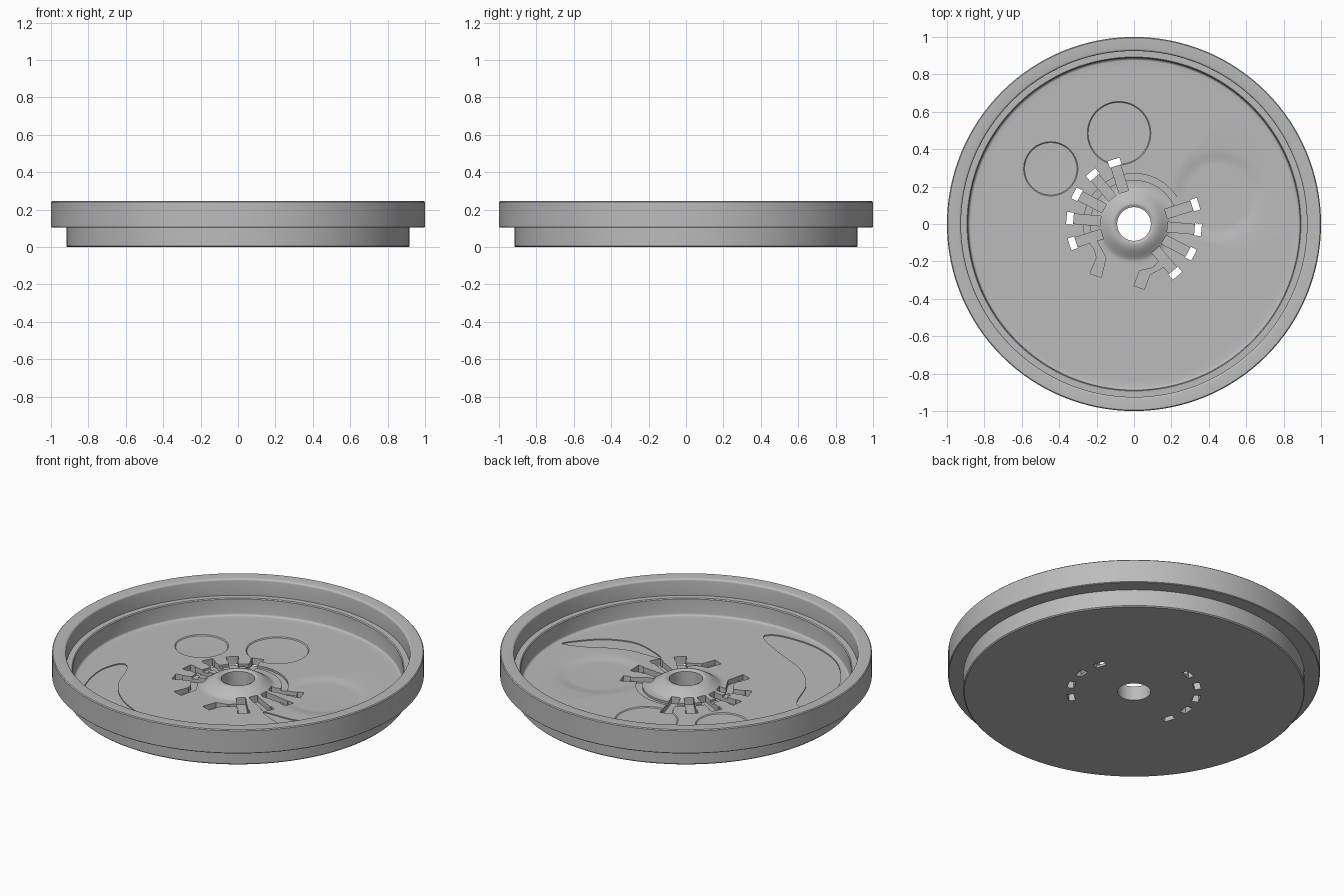
import bpy, bmesh, math
from mathutils import Vector

cube = bpy.data.objects.get("Cube")
if cube:
    bpy.data.objects.remove(cube)

FLOOR = 0.046      # height of the tray floor
ABOVE = 0.3        # cutters reach above the rim

grey = bpy.data.materials.new("plain_grey")
grey.use_nodes = True
grey.diffuse_color = (0.5, 0.5, 0.5, 1)
grey.node_tree.nodes["Principled BSDF"].inputs["Base Color"].default_value = (0.5, 0.5, 0.5, 1)


def make_object(name, bm):
    bmesh.ops.recalc_face_normals(bm, faces=bm.faces)
    mesh = bpy.data.meshes.new(name)
    bm.to_mesh(mesh)
    bm.free()
    mesh.materials.append(grey)
    obj = bpy.data.objects.new(name, mesh)
    bpy.context.collection.objects.link(obj)
    return obj


def lathe(name, profile, segments, centre=(0, 0)):
    """Spin a closed (radius, z) loop; points on the axis are merged."""
    bm = bmesh.new()
    rings = []
    for i in range(segments):
        a = math.tau * i / segments
        rings.append([bm.verts.new((centre[0] + r * math.cos(a), centre[1] + r * math.sin(a), z))
                      for r, z in profile])
    n = len(profile)
    for i in range(segments):
        p, q = rings[i], rings[(i + 1) % segments]
        for j in range(n):
            k = (j + 1) % n
            if profile[j][0] or profile[k][0]:
                bm.faces.new((p[j], q[j], q[k], p[k]))
    bmesh.ops.remove_doubles(bm, verts=bm.verts, dist=1e-6)
    return make_object(name, bm)


def prism(name, outline, low, high=ABOVE):
    bm = bmesh.new()
    face = bm.faces.new([bm.verts.new((x, y, low)) for x, y in outline])
    top = bmesh.ops.extrude_face_region(bm, geom=[face])["geom"]
    bmesh.ops.translate(bm, vec=(0, 0, high - low),
                        verts=[v for v in top if isinstance(v, bmesh.types.BMVert)])
    return make_object(name, bm)


def smooth_loop(points, steps=8):
    """Closed Catmull-Rom curve through the points."""
    pts = [Vector(p) for p in points]
    n = len(pts)
    out = []
    for i in range(n):
        a, b, c, d = (pts[(i + k) % n] for k in (-1, 0, 1, 2))
        for s in range(steps):
            t = s / steps
            out.append((2 * b + (c - a) * t + (2 * a - 5 * b + 4 * c - d) * t * t
                        + (3 * b - a - 3 * c + d) * t ** 3) / 2)
    return out


def radial_box(angle, r0, r1, width):
    a = math.radians(angle)
    u, v = Vector((math.cos(a), math.sin(a))), Vector((-math.sin(a), math.cos(a)))
    return [u * r + v * s * width / 2 for r, s in ((r0, -1), (r1, -1), (r1, 1), (r0, 1))]


def arc_band(r0, r1, a0, a1, steps=48):
    angles = [math.radians(a0 + (a1 - a0) * i / steps) for i in range(steps + 1)]
    return ([(r1 * math.cos(a), r1 * math.sin(a)) for a in angles]
            + [(r0 * math.cos(a), r0 * math.sin(a)) for a in reversed(angles)])


def fillet(r, z, size, start, steps=4):
    """Quarter circle round (r, z), turning clockwise from the start angle."""
    angles = [math.radians(start - 90 * i / steps) for i in range(steps + 1)]
    return [(r + size * math.cos(a), z + size * math.sin(a)) for a in angles]


# Tray body: stepped rim, inner ledge, floor, low domed hub and centre hole
outer = [(0.09, 0), (0.912, 0), (0.918, 0.006), (0.918, 0.104), (0.996, 0.104),
         (1.0, 0.108), (1.0, 0.24), (0.995, 0.245)]
outer += [(r, z) for r, z in reversed(fillet(0.937, 0.233, 0.012, 180))]
inner = [(0.925, 0.147), (0.893, 0.147), (0.888, 0.142)]
corner = fillet(0.874, FLOOR + 0.012, 0.012, 0)
hub = [(0.84, FLOOR), (0.32, FLOOR), (0.22, FLOOR)]
for i in range(11):
    t = i / 10
    hub.append((0.2 - 0.095 * t, FLOOR + 0.046 * math.sin(t * math.pi / 2) ** 1.5))
tray = lathe("round_tray", outer + inner + corner + hub + [(0.09, 0.085)], 128)

cutters = []

# Ring recess around the hub
cutters.append(prism("hub_recess", arc_band(0.235, 0.27, 15, 200), FLOOR - 0.012))

# Clasp slots, each ending in a window through the floor
for angle in (17.5, -5, -27.5, -50, 107.5, 130, 152.5, 175, 197.5):
    cutters.append(prism("clasp_slot", radial_box(angle, 0.18, 0.34, 0.052), 0.014))
    cutters.append(prism("clasp_window", radial_box(angle, 0.325, 0.362, 0.066), -0.1))

# Two bent slots at the front of the hub
for outline in (
        [(-.26, -.07), (-.21, -.14), (-.2, -.18), (-.235, -.265),
         (-.175, -.285), (-.15, -.18), (-.21, -.07)],
        [(0, -.33), (.055, -.35), (.085, -.27), (.14, -.24),
         (.2, -.2), (.165, -.165), (.1, -.235), (.03, -.25)]):
    cutters.append(prism("bent_slot", outline, 0.016))

# Two small round dishes with a bevelled edge
for centre, radius in (((-0.08, 0.485), 0.17), ((-0.445, 0.295), 0.145)):
    dish = [(0, FLOOR - 0.007), (radius * 0.5, FLOOR - 0.0065), (radius - 0.005, FLOOR - 0.005),
            (radius + 0.001, FLOOR + 0.001), (radius + 0.001, ABOVE), (0, ABOVE)]
    cutters.append(lathe("small_dish", dish, 64, centre))

# One large soft-edged dish
dish = [(0, FLOOR - 0.01)]
for i in range(10):
    dish.append((0.17 + 0.09 * i / 10, FLOOR - 0.005 * (1 + math.cos(math.pi * i / 10))))
dish += [(0.262, FLOOR + 0.001), (0.262, ABOVE), (0, ABOVE)]
cutters.append(lathe("large_dish", dish, 64, (0.45, 0.15)))

# Two curved leaf-shaped recesses
crescent = [(-.65, -.13), (-.6, -.19), (-.53, -.37), (-.385, -.52), (-.155, -.635),
            (-.01, -.72), (.01, -.77), (-.075, -.81), (-.29, -.8), (-.5, -.7),
            (-.66, -.5), (-.715, -.3), (-.695, -.17)]
leaf = [(.85, -.05), (.79, -.14), (.685, -.235), (.54, -.285), (.405, -.255),
        (.31, -.2), (.49, -.19), (.62, -.145), (.73, -.085)]
for outline in (crescent, leaf):
    cutters.append(prism("leaf_recess", smooth_loop(outline), FLOOR - 0.006))

# Cut everything out of the tray
bpy.context.view_layer.objects.active = tray
for cutter in cutters:
    cutter.hide_render = True
    mod = tray.modifiers.new("cut", "BOOLEAN")
    mod.operation = "DIFFERENCE"
    mod.solver = "EXACT"
    mod.object = cutter
    bpy.ops.object.modifier_apply(modifier=mod.name)
    bpy.data.objects.remove(cutter)

bpy.ops.object.select_all(action="DESELECT")
tray.select_set(True)
bpy.ops.object.shade_smooth_by_angle(angle=math.radians(25))
